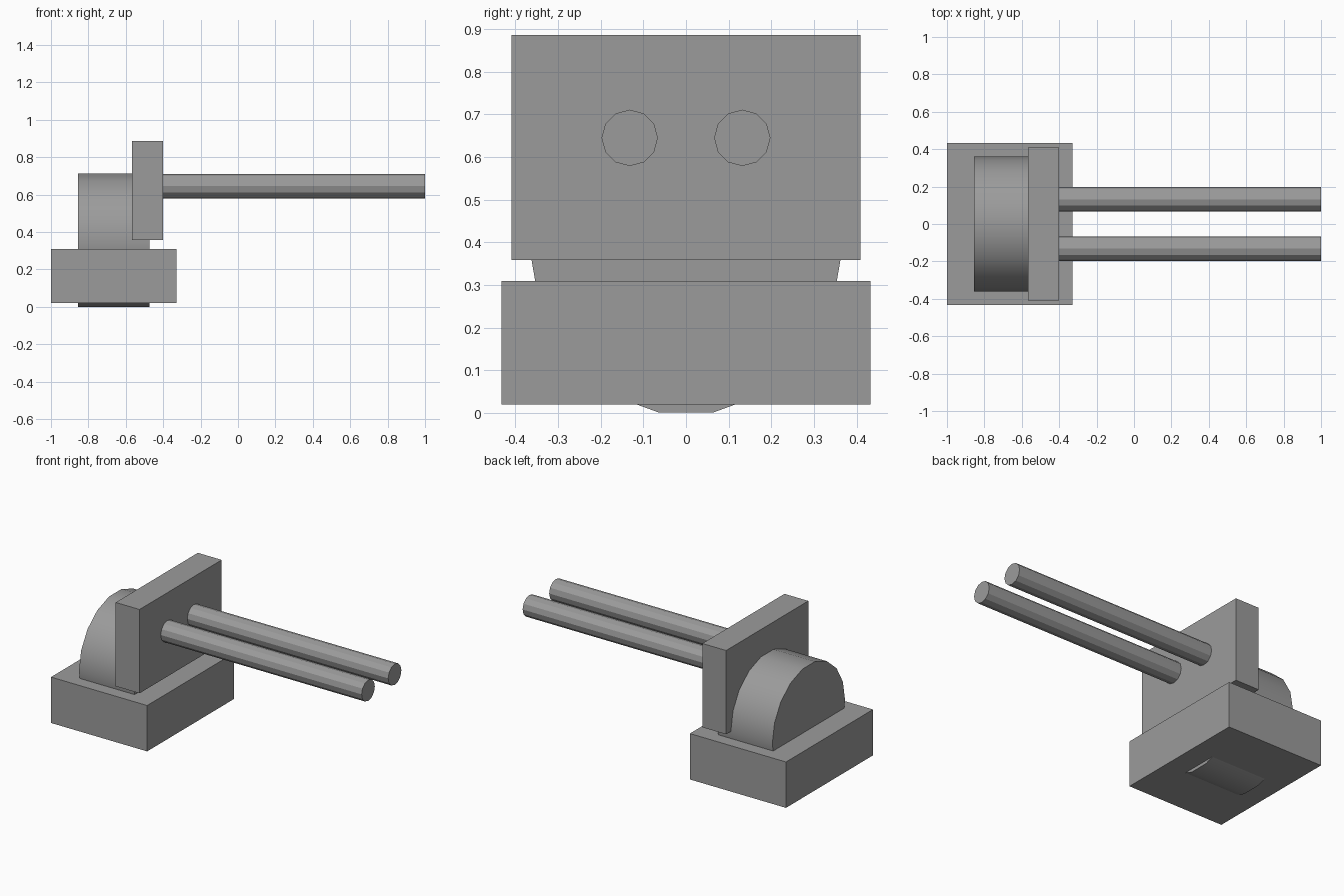
import bpy
from math import pi, radians

if "Cube" in bpy.data.objects:
    bpy.data.objects.remove(bpy.data.objects["Cube"])

# Dark grey paint shared by all parts
paint = bpy.data.materials.new("dark_grey")
paint.diffuse_color = (0.33, 0.33, 0.33, 1)
paint.use_nodes = True
paint.node_tree.nodes["Principled BSDF"].inputs["Base Color"].default_value = paint.diffuse_color


def box(name, x, y, z):
    """Box from (min, max) ranges on each axis."""
    centre = [(a + b) / 2 for a, b in (x, y, z)]
    bpy.ops.mesh.primitive_cube_add(size=1, location=centre)
    ob = bpy.context.object
    ob.name = name
    ob.scale = [b - a for a, b in (x, y, z)]
    bpy.ops.object.transform_apply(location=False, rotation=False, scale=True)
    ob.data.materials.append(paint)


def rod(name, sides, radius, x, y, z):
    """Capped cylinder lying along the x axis."""
    bpy.ops.mesh.primitive_cylinder_add(
        vertices=sides, radius=radius, depth=x[1] - x[0],
        location=((x[0] + x[1]) / 2, y, z), rotation=(0, pi / 2, 0))
    ob = bpy.context.object
    ob.name = name
    ob.data.materials.append(paint)
    # the drum's 20 degree facets blend, the barrels' 30 degree ones stay flat
    bpy.ops.object.shade_smooth_by_angle(angle=radians(29))


# Base block
box("base", (-1.0, -0.33), (-0.433, 0.433), (0.02, 0.309))

# Pivot drum, poking slightly out below the base
rod("pivot_drum", 18, 0.362, (-0.855, -0.473), 0, 0.357)

# Front shield plate
box("shield_plate", (-0.566, -0.4), (-0.409, 0.409), (0.358, 0.886))

# Twin barrels
for side, label in ((-1, "right"), (1, "left")):
    rod(f"barrel_{label}", 12, 0.066, (-0.43, 1.0), side * 0.132, 0.645)
